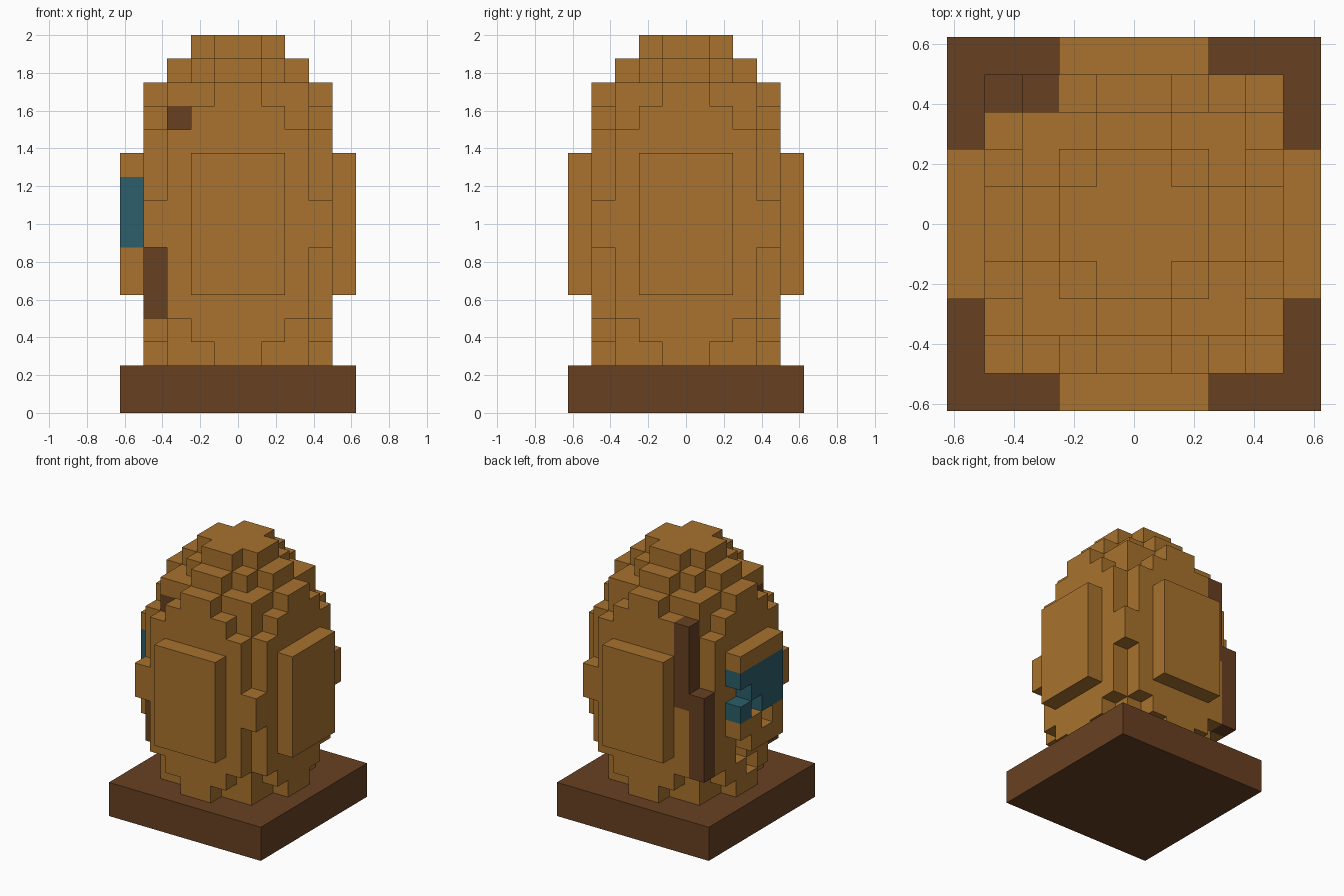
import bpy, bmesh
from mathutils import Vector

cube = bpy.data.objects.get("Cube")
if cube:
    bpy.data.objects.remove(cube, do_unlink=True)

U = 0.125  # edge of one block


def material(name, rgb):
    m = bpy.data.materials.new(name)
    m.use_nodes = True
    m.diffuse_color = (*rgb, 1)
    m.node_tree.nodes["Principled BSDF"].inputs["Base Color"].default_value = (*rgb, 1)
    return m


def box(xs, ys, zs):
    return {(x, y, z) for x in range(*xs) for y in range(*ys) for z in range(*zs)}


def layer(halves, zs):
    """Union of centred rectangles (half sizes), each also turned a quarter."""
    cells = set()
    for a, b in halves:
        cells |= box((-a, a), (-b, b), zs) | box((-b, b), (-a, a), zs)
    return cells


def build(name, cells, mat, occupied):
    """Make the exposed skin of a group of blocks, with coplanar faces merged."""
    bm = bmesh.new()
    for c in cells:
        for axis in range(3):
            for side in (0, 1):
                n = list(c)
                n[axis] += 2 * side - 1
                if tuple(n) in occupied:
                    continue
                corners = []
                for p, q in ((0, 0), (1, 0), (1, 1), (0, 1)):
                    v = Vector(c)
                    v[axis] += side
                    v[(axis + 1) % 3] += p
                    v[(axis + 2) % 3] += q
                    corners.append(bm.verts.new(v * U))
                bm.faces.new(corners if side else corners[::-1])
    bmesh.ops.remove_doubles(bm, verts=bm.verts, dist=0.001)
    bmesh.ops.dissolve_limit(bm, angle_limit=0.01, verts=bm.verts, edges=bm.edges)
    mesh = bpy.data.meshes.new(name)
    bm.to_mesh(mesh)
    bm.free()
    mesh.materials.append(mat)
    bpy.context.collection.objects.link(bpy.data.objects.new(name, mesh))


# Egg body, from bottom to top
shell = layer([(4, 1), (3, 3)], (2, 3))
shell |= layer([(4, 2), (3, 3)], (3, 4))
shell |= layer([(4, 3)], (4, 7))
shell |= layer([(4, 4)], (7, 9))
shell |= layer([(4, 3)], (9, 12))
shell |= layer([(4, 2), (3, 3)], (12, 13))
shell |= layer([(4, 1), (3, 3)], (13, 14))
shell |= layer([(3, 1), (2, 2)], (14, 15))
shell |= layer([(2, 1)], (15, 16))

# Raised panels on the four sides
shell |= layer([(5, 2)], (5, 11))

# Gaps in the right panel and below it
shell -= {(-5, 1, 8), (-5, 0, 7), (-5, -1, 6), (-5, 1, 5), (-4, -1, 3), (-4, 0, 4)}

# Dark cracks on the right corners
cracks = box((-3, -2), (3, 4), (8, 13)) | box((-4, -3), (3, 4), (4, 9))
cracks |= box((-4, -3), (-3, -2), (4, 7)) | {(-3, -3, 12)}

# Blue patch in the right panel
patch = box((-5, -4), (-2, 2), (7, 10)) & shell

# Square base
base = box((-5, 5), (-5, 5), (0, 2))

shell -= cracks | patch
everything = shell | cracks | patch | base

tan = material("tan", (0.392, 0.171, 0.027))
brown = material("dark brown", (0.138, 0.051, 0.016))
teal = material("teal", (0.025, 0.114, 0.147))

build("egg_shell", shell, tan, everything)
build("cracks", cracks, brown, everything)
build("blue_patch", patch, teal, everything)
build("base", base, brown, everything)
